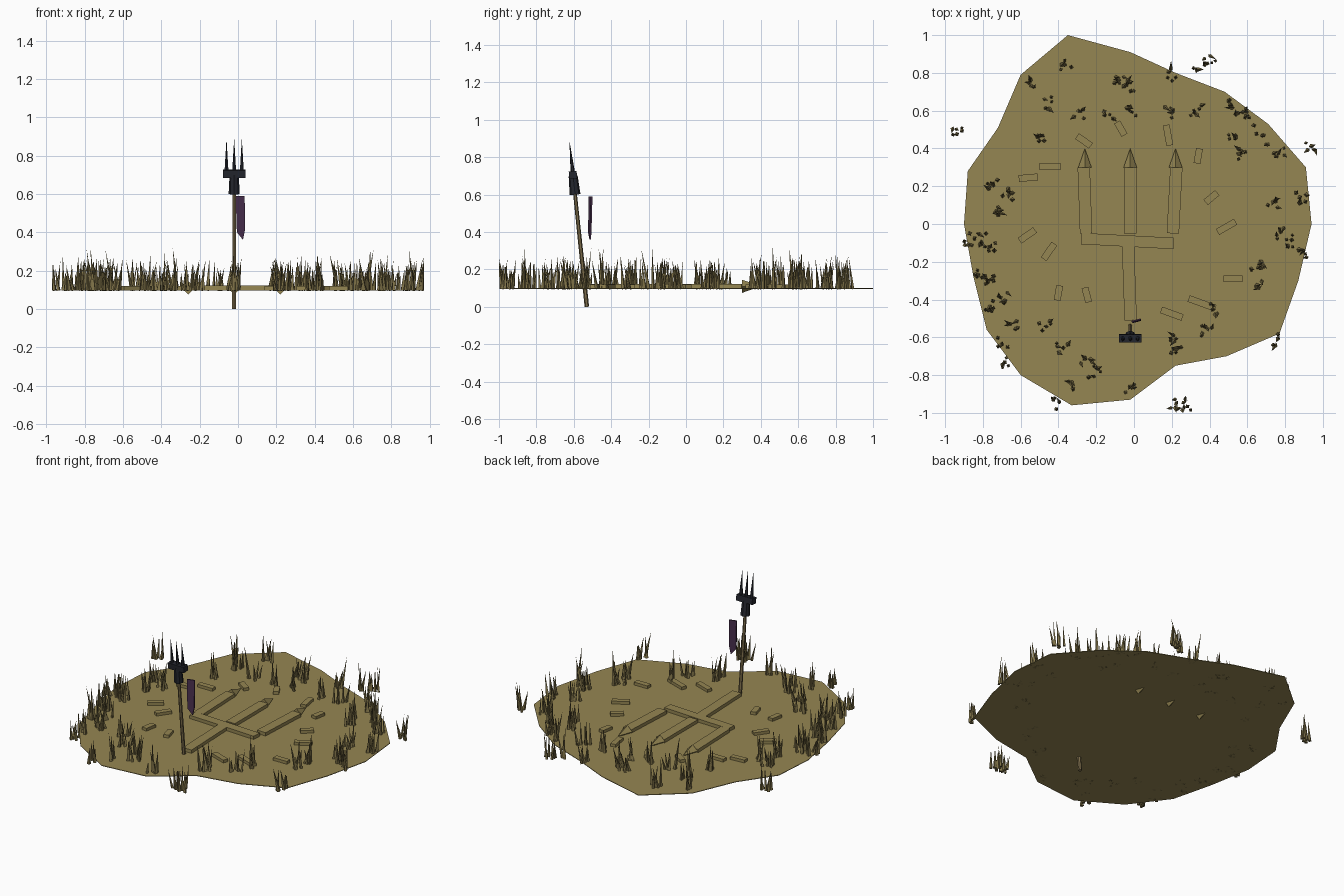
import bpy, bmesh, math, random
from mathutils import Vector, Matrix

if "Cube" in bpy.data.objects:
    bpy.data.objects.remove(bpy.data.objects["Cube"])

random.seed(7)


def mat(name, col):
    m = bpy.data.materials.new(name)
    m.diffuse_color = (*col, 1)
    m.use_nodes = True
    m.node_tree.nodes["Principled BSDF"].inputs["Base Color"].default_value = m.diffuse_color
    return m


EARTH = mat("dry earth", (0.30, 0.238, 0.085))
GRASS = mat("dry grass", (0.215, 0.17, 0.065))
WOOD = mat("staff wood", (0.20, 0.15, 0.07))
IRON = mat("dark iron", (0.018, 0.020, 0.028))
CLOTH = mat("purple cloth", (0.065, 0.028, 0.075))


def finish(name, bm, material):
    bmesh.ops.recalc_face_normals(bm, faces=bm.faces)
    me = bpy.data.meshes.new(name)
    bm.to_mesh(me)
    bm.free()
    me.materials.append(material)
    ob = bpy.data.objects.new(name, me)
    bpy.context.collection.objects.link(ob)
    return ob


def box(bm, centre, size, angle=0.0, tilt=Matrix()):
    m = (Matrix.Translation(centre) @ tilt @ Matrix.Rotation(math.radians(angle), 4, 'Z')
         @ Matrix.Diagonal((*size, 1)))
    bmesh.ops.create_cube(bm, size=1, matrix=m)


def cone(bm, a, b, r1, r2=0.0, n=4):
    a, b = Vector(a), Vector(b)
    d = b - a
    m = Matrix.Translation((a + b) / 2) @ d.to_track_quat('Z', 'Y').to_matrix().to_4x4()
    bmesh.ops.create_cone(bm, cap_ends=True, segments=n, radius1=r1, radius2=r2,
                          depth=d.length, matrix=m)


G = 0.10  # ground level

# Flat patch of ground
outline = [(-.35, 1), (-.02, .91), (.22, .80), (.48, .70), (.71, .53), (.91, .30), (.94, 0),
           (.87, -.30), (.77, -.58), (.49, -.70), (.22, -.75), (-.02, -.93), (-.33, -.96),
           (-.60, -.80), (-.78, -.56), (-.85, -.28), (-.90, 0), (-.88, .28), (-.72, .51), (-.60, .79)]
bm = bmesh.new()
rim = [bm.verts.new((x, y, G)) for x, y in outline]
top = bm.faces.new(rim)
low = bmesh.ops.extrude_face_region(bm, geom=[top])
for v in low['geom']:
    if isinstance(v, bmesh.types.BMVert):
        v.co.z -= 0.004
finish("ground_patch", bm, EARTH)

# Large trident sign laid on the ground
bm = bmesh.new()
H = 0.022
box(bm, (-.025, -.30, G + H / 2), (.065, .42, H), 2)
box(bm, (-.035, -.09, G + H / 2), (.49, .06, H), -3)
for x, a in ((-.26, 2), (-.02, 0), (.215, -3)):
    box(bm, (x, .125, G + H / 2), (.065, .35, H), a)
finish("ground_sign_bars", bm, EARTH)

bm = bmesh.new()
for x in (-.26, -.02, .22):
    cone(bm, (x, .30, G + .01), (x, .40, G + .01), .035)
finish("ground_sign_points", bm, EARTH)

# Loose slabs scattered round the sign: x, y, angle, length
slabs = [(-.265, .44, -35, .09), (-.07, .505, -60, .08), (.18, .47, -80, .11), (.34, .36, 80, .08),
         (-.445, .305, 0, .11), (-.56, .245, 5, .10), (.41, .14, 40, .08), (.49, -.015, 30, .11),
         (-.565, -.06, 35, .10), (-.45, -.145, 55, .10), (-.40, -.365, 80, .08),
         (-.25, -.375, -75, .08), (.20, -.475, -20, .12), (.36, -.42, -20, .15), (.525, -.29, 0, .10)]
bm = bmesh.new()
for x, y, a, l in slabs:
    box(bm, (x, y, G + .009), (l, .036, .02), a)
finish("loose_slabs", bm, EARTH)

# Standing trident, leaning towards the front
foot, axis = Vector((-.02, -.53, 0)), Vector((0, -.105, 1))
lean = Matrix.Rotation(math.atan(.105), 4, 'X')


def at(z, dx=0.0):
    return foot + axis * z + Vector((dx, 0, 0))


bm = bmesh.new()
cone(bm, at(0), at(.62), .012, .010, 6)
finish("staff", bm, WOOD)

bm = bmesh.new()
cone(bm, at(.60), at(.70), .029, .024, 8)
box(bm, at(.705), (.118, .042, .04), 0, lean)
for dx in (-.04, 0, .04):
    cone(bm, at(.715, dx), at(.89, dx), .012, 0, 6)
finish("trident_head", bm, IRON)

# Torn pennant
bm = bmesh.new()
shape = [(-.012, -.512, .59), (.035, -.500, .59), (.036, -.505, .41), (.026, -.508, .36), (-.006, -.516, .40)]
f = bm.faces.new([bm.verts.new(p) for p in shape])
ext = bmesh.ops.extrude_face_region(bm, geom=[f])
bmesh.ops.translate(bm, verts=[v for v in ext['geom'] if isinstance(v, bmesh.types.BMVert)],
                    vec=(0, -.008, 0))
finish("pennant", bm, CLOTH)

# Grass tufts round the rim
tufts = [(-.94, .50), (-.56, .75), (-.36, .84), (-.46, .64), (-.50, .45), (-.29, .59), (-.13, .58),
         (-.08, .75), (-.03, .73), (-.02, .59), (.21, .79), (.19, .59), (.33, .81), (.40, .86),
         (.33, .60), (.51, .64), (.57, .58), (.61, .55), (.51, .48), (.68, .45), (.58, .37),
         (.94, .42), (.77, .37), (.73, .11), (.88, .14), (.77, -.05), (.83, -.09), (.90, -.16),
         (.65, -.22), (.66, -.31), (.42, -.45), (.38, -.57), (.75, -.61), (.21, -.60), (.22, -.67)]
tufts += [(.20, -.95), (.28, -.96), (-.02, -.87), (-.21, -.78), (-.25, -.72), (-.35, -.86),
          (-.40, -.95), (-.38, -.65), (-.47, -.54), (-.68, -.73), (-.70, -.62), (-.64, -.54),
          (-.76, -.43), (-.69, -.39), (-.82, -.27), (-.76, -.30), (-.76, -.13), (-.87, -.08),
          (-.79, -.08), (-.71, .08), (-.75, .21), (-.67, .16)]
bm = bmesh.new()
for cx, cy in tufts:
    for i in range(random.randint(5, 7)):
        x, y = cx + random.uniform(-.032, .032), cy + random.uniform(-.032, .032)
        h = random.uniform(.08, .17) + (random.random() < .1) * .05
        a, t = random.uniform(0, 2 * math.pi), random.uniform(.0, .28) * h
        x, y = max(-.96, min(.96, x)), max(-.985, y)
        tip = (max(-.97, min(.97, x + t * math.cos(a))), max(-1, y + t * math.sin(a)), G + h)
        cone(bm, (x, y, G - .004), tip, random.uniform(.009, .013), 0, 4)
finish("grass_tufts", bm, GRASS)
